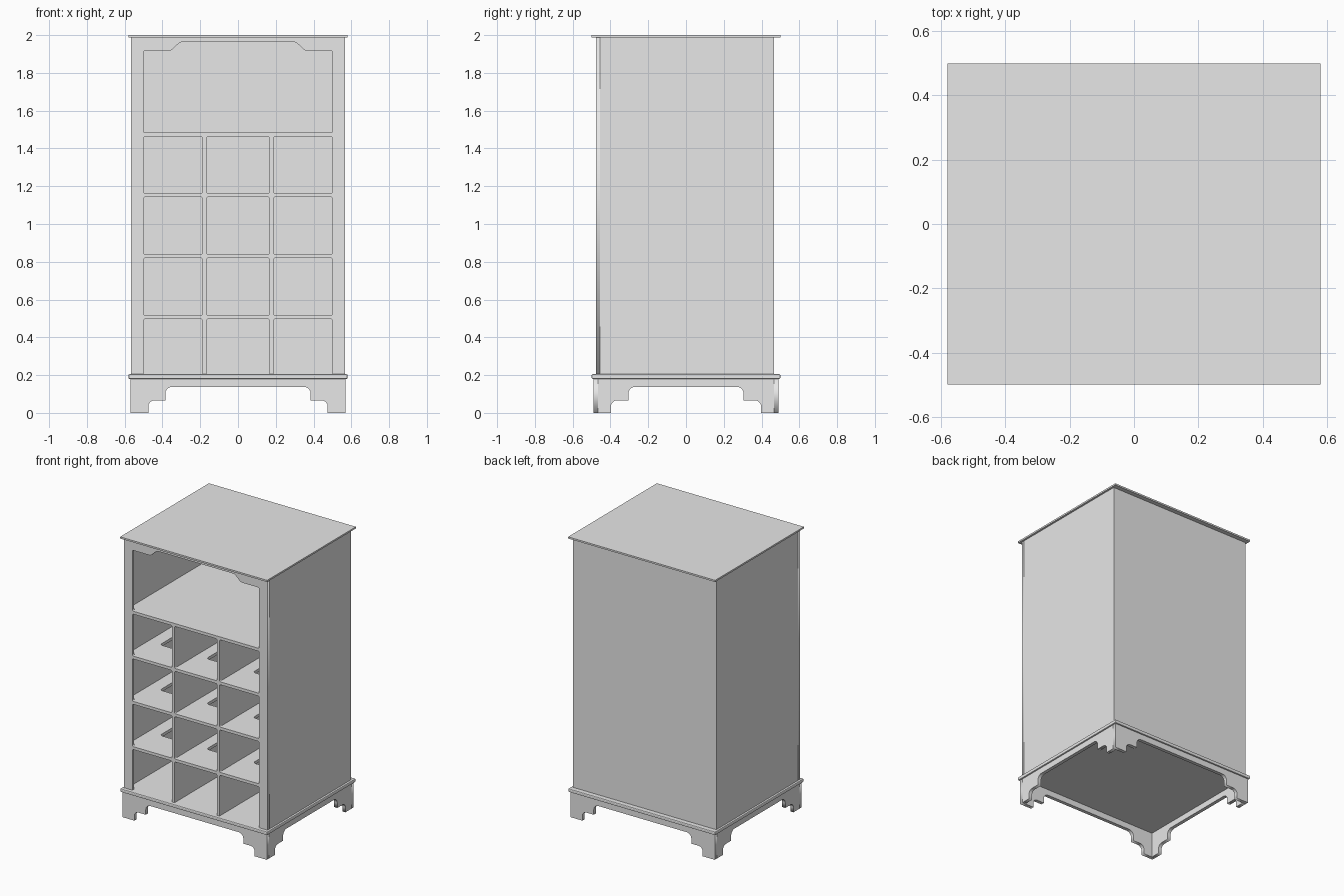
import bpy
from math import pi
from mathutils import Vector

if "Cube" in bpy.data.objects:
    bpy.data.objects.remove(bpy.data.objects["Cube"])

grey = bpy.data.materials.new("plain_grey")
grey.use_nodes = True
GREY = (0.8, 0.8, 0.8, 1)
grey.diffuse_color = GREY
grey.node_tree.nodes["Principled BSDF"].inputs["Base Color"].default_value = GREY

FRONT = (pi / 2, 0, 0)
SIDE = (pi / 2, 0, pi / 2)
FLAT = (0, 0, 0)
T = 0.02                      # board thickness
W, Y0, Y1 = 0.566, -0.476, 0.467   # carcass half width, front, back
Z0, Z1 = 0.205, 1.988         # carcass bottom and top


def box(name, x, y, z, bevel=0):
    """Box from (min, max) ranges."""
    bpy.ops.mesh.primitive_cube_add(size=1, location=[sum(r) / 2 for r in (x, y, z)])
    ob = bpy.context.object
    ob.name = name
    ob.scale = [r[1] - r[0] for r in (x, y, z)]
    bpy.ops.object.transform_apply(location=False, rotation=False, scale=True)
    ob.data.materials.append(grey)
    if bevel:
        mod = ob.modifiers.new("edge_round", "BEVEL")
        mod.width, mod.segments = bevel, 2
    return ob


def fillet(points, steps=5):
    """Round each (x, y, radius) corner; a missing radius stays sharp."""
    out = []
    for i, p in enumerate(points):
        c = Vector(p[:2])
        if len(p) < 3:
            out.append(c)
            continue
        a = Vector(points[i - 1][:2])
        b = Vector(points[(i + 1) % len(points)][:2])
        a = c + (a - c).normalized() * p[2]
        b = c + (b - c).normalized() * p[2]
        # quarter arc between the two tangent points
        for k in range(steps + 1):
            t = k / steps
            w = (1 - t) ** 2, 1.17 * t * (1 - t), t * t
            out.append((a * w[0] + c * w[1] + b * w[2]) / sum(w)
                       if 0 < k < steps else (a if k == 0 else b))
    return out


def rect(x0, x1, y0, y1, r=None):
    pts = [(x0, y0), (x1, y0), (x1, y1), (x0, y1)]
    return fillet([p + (r,) for p in pts]) if r else [Vector(p) for p in pts]


def plate(name, loops, thick, location, rotation):
    """Board cut from an outline plus any inner holes."""
    curve = bpy.data.curves.new(name, "CURVE")
    curve.dimensions, curve.fill_mode = "2D", "BOTH"
    curve.extrude = thick / 2
    for loop in loops:
        s = curve.splines.new("POLY")
        s.points.add(len(loop) - 1)
        for pt, co in zip(s.points, loop):
            pt.co = (co.x, co.y, 0, 1)
        s.use_cyclic_u = True
    temp = bpy.data.objects.new(name + "_outline", curve)
    bpy.context.collection.objects.link(temp)
    bpy.context.view_layer.update()
    mesh = bpy.data.meshes.new_from_object(
        temp.evaluated_get(bpy.context.evaluated_depsgraph_get()))
    bpy.data.objects.remove(temp)
    mesh.materials.clear()
    mesh.materials.append(grey)
    ob = bpy.data.objects.new(name, mesh)
    ob.location, ob.rotation_euler = location, rotation
    bpy.context.collection.objects.link(ob)
    return ob


# Carcass: sides, back, top and base moulding
for side, s in (("left", 1), ("right", -1)):
    box(side + "_side", sorted((s * W, s * (W - T))), (Y0 + T, Y1), (Z0, Z1))
box("back_panel", (-W + T, W - T), (Y1 - T, Y1), (Z0, Z1))
box("top_board", (-0.58, 0.58), (-0.5, 0.5), (Z1, 2.0))
box("base_moulding", (-0.58, 0.58), (-0.5, 0.5), (0.18, Z0), bevel=0.006)

# Front frame with bottle openings and a shaped top opening
columns = [(-0.5, -0.188), (-0.167, 0.167), (0.188, 0.5)]
shelf_z = [0.507, 0.83, 1.153, 1.473]
H = 0.0105                    # half thickness of shelves and dividers
loops = [rect(-W, W, 0.185, Z1)]
bottom = 0.195
for z in shelf_z:
    loops += [rect(a, b, bottom, z - H, 0.008) for a, b in columns]
    bottom = z + H
half = [(0.5, bottom, 0.008), (0.5, 1.917, 0.008), (0.355, 1.917, 0.01), (0.307, 1.963, 0.01)]
loops.append(fillet(half + [(-p[0],) + p[1:] for p in reversed(half)]))
plate("front_frame", loops, T, (0, Y0 + T / 2, 0), FRONT)

# Shelves: the lower ones have an opening under each bottle bay
inner = W - T
for i, z in enumerate(shelf_z):
    loops = [rect(-inner, inner, Y0 + T, Y1 - T)]
    if i < len(shelf_z) - 1:
        loops += [rect(x - 0.085, x + 0.085, -0.235, 0.23, 0.02) for x in (-0.367, 0, 0.367)]
    plate("shelf_%d" % (i + 1), loops, 2 * H, (0, 0, z), FLAT)

# Upright dividers
for side, x in (("left", 0.1775), ("right", -0.1775)):
    box(side + "_divider", (x - H, x + H), (Y0 + T, Y1 - T), (Z0, shelf_z[-1] - H))


# Plinth with stepped bracket feet on all four sides
def bracket(outer, foot, step):
    right = [(outer, 0.18), (outer, 0), (foot, 0), (foot, 0.066, 0.03),
             (step, 0.066), (step, 0.138, 0.034)]
    return [fillet(right + [(-p[0],) + p[1:] for p in reversed(right)])]


PX, PY, PT = 0.57, 0.49, 0.025
for name, s in (("front", -1), ("back", 1)):
    plate(name + "_plinth", bracket(PX, 0.475, 0.385), PT, (0, s * (PY - PT / 2), 0), FRONT)
for name, s in (("left", 1), ("right", -1)):
    plate(name + "_plinth", bracket(PY - PT, 0.397, 0.305), PT, (s * (PX - PT / 2), 0, 0), SIDE)
